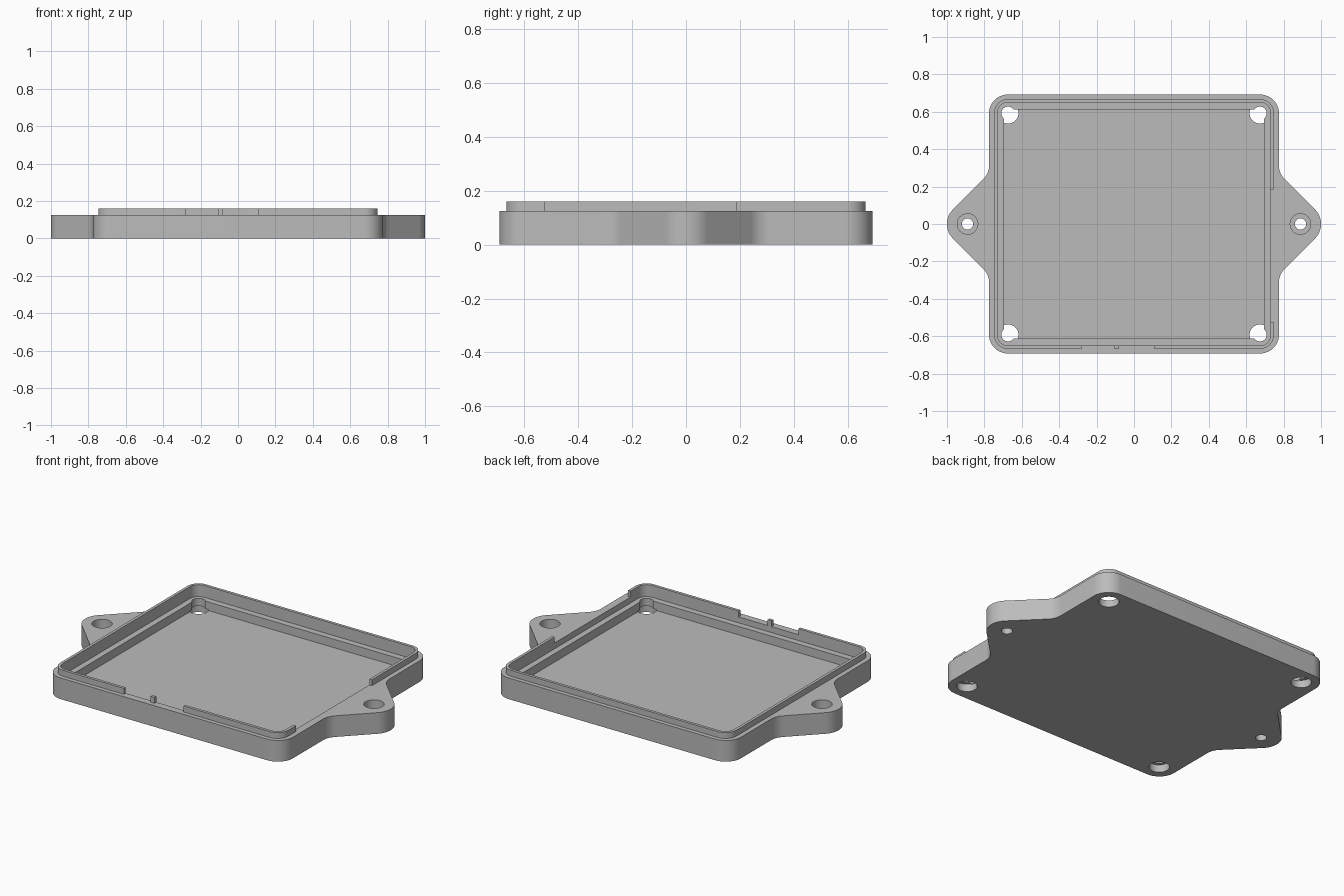
import bpy, bmesh
from math import radians, sin, cos, pi

cube = bpy.data.objects.get("Cube")
if cube:
    bpy.data.objects.remove(cube, do_unlink=True)

# One plain grey plastic
grey = bpy.data.materials.new("grey plastic")
grey.use_nodes = True
colour = (0.5, 0.5, 0.5, 1)
grey.diffuse_color = colour
grey.node_tree.nodes["Principled BSDF"].inputs["Base Color"].default_value = colour


def arc(cx, cy, r, start, end, steps=12):
    span = radians(end - start)
    angles = [radians(start) + span * i / steps for i in range(steps + 1)]
    return [(cx + r * cos(a), cy + r * sin(a)) for a in angles]


def rounded_rect(hx, hy, r):
    x, y = hx - r, hy - r
    return (arc(x, y, r, 0, 90) + arc(-x, y, r, 90, 180)
            + arc(-x, -y, r, 180, 270) + arc(x, -y, r, 270, 360))


def rect(x0, x1, y0, y1):
    return [(x0, y0), (x1, y0), (x1, y1), (x0, y1)]


def circle(x, y, r):
    return arc(x, y, r, 0, 360, 40)[:-1]


def prism(name, outline, z0, z1):
    """Extrude a closed outline from z0 to z1."""
    bm = bmesh.new()
    base = bm.faces.new([bm.verts.new((x, y, z0)) for x, y in outline])
    grown = bmesh.ops.extrude_face_region(bm, geom=[base])["geom"]
    top = [v for v in grown if isinstance(v, bmesh.types.BMVert)]
    bmesh.ops.translate(bm, verts=top, vec=(0, 0, z1 - z0))
    bmesh.ops.recalc_face_normals(bm, faces=bm.faces)
    mesh = bpy.data.meshes.new(name)
    bm.to_mesh(mesh)
    bm.free()
    mesh.materials.append(grey)
    obj = bpy.data.objects.new(name, mesh)
    bpy.context.collection.objects.link(obj)
    return obj


def cut(obj, outline, z0, z1):
    """Subtract a prism and discard the cutter."""
    cutter = prism("cutter", outline, z0, z1)
    cutter.hide_render = True
    mod = obj.modifiers.new("cut", "BOOLEAN")
    mod.operation, mod.solver, mod.object = "DIFFERENCE", "EXACT", cutter
    bpy.context.view_layer.update()
    graph = bpy.context.evaluated_depsgraph_get()
    result = bpy.data.meshes.new_from_object(obj.evaluated_get(graph))
    obj.modifiers.clear()
    obj.data = result
    bpy.data.objects.remove(cutter, do_unlink=True)


RIM, LEDGE, FLOOR, TOP = 0.125, 0.09, 0.04, 0.16
HX, HY = 0.775, 0.692

# Tray outline: one quarter, with corner, fillet and mounting ear, then mirrored
fillet = 0.1
ear_x, ear_r = 0.89, 0.11
fillet_y = (ear_x + ear_r * 2 ** 0.5 - HX) + fillet * sin(pi / 8) / cos(pi / 8)
quarter = (arc(ear_x, 0, ear_r, 0, 45)
           + arc(HX + fillet, fillet_y, fillet, 225, 180)
           + arc(HX - 0.1, HY - 0.1, 0.1, 0, 90))
half = quarter + [(-x, y) for x, y in reversed(quarter)]
outline = half + [(x, -y) for x, y in reversed(half[1:-1])]
tray = prism("tray", outline, 0, RIM)

# Stepped pocket
cut(tray, rounded_rect(0.73, 0.65, 0.055), LEDGE, 0.3)
cut(tray, rounded_rect(0.695, 0.613, 0.02), FLOOR, 0.3)

# Screw holes in the corners, counterbored holes in the ears
for sx in (-1, 1):
    for sy in (-1, 1):
        x, y = sx * 0.673, sy * 0.592
        cut(tray, circle(x, y, 0.055), -0.1, FLOOR + 0.005)
        cut(tray, circle(x, y, 0.036), -0.1, 0.3)
    cut(tray, circle(sx * ear_x, 0, 0.03), -0.1, 0.3)
    cut(tray, circle(sx * ear_x, 0, 0.055), 0.055, 0.3)

# Raised lip with a gap on one side and a gap around a small tab at the front
lip = prism("lip", rounded_rect(0.747, 0.667, 0.072), RIM, TOP)
cut(lip, rounded_rect(0.73, 0.65, 0.055), 0, 0.3)
cut(lip, rect(0.65, 0.85, -0.525, 0.185), 0, 0.3)
cut(lip, rect(-0.28, -0.105, -0.8, -0.5), 0, 0.3)
cut(lip, rect(-0.08, 0.11, -0.8, -0.5), 0, 0.3)

# Smooth rounded walls, sharp edges
for obj in (tray, lip):
    bpy.ops.object.select_all(action="DESELECT")
    obj.select_set(True)
    bpy.context.view_layer.objects.active = obj
    bpy.ops.object.shade_smooth_by_angle(angle=radians(30))
